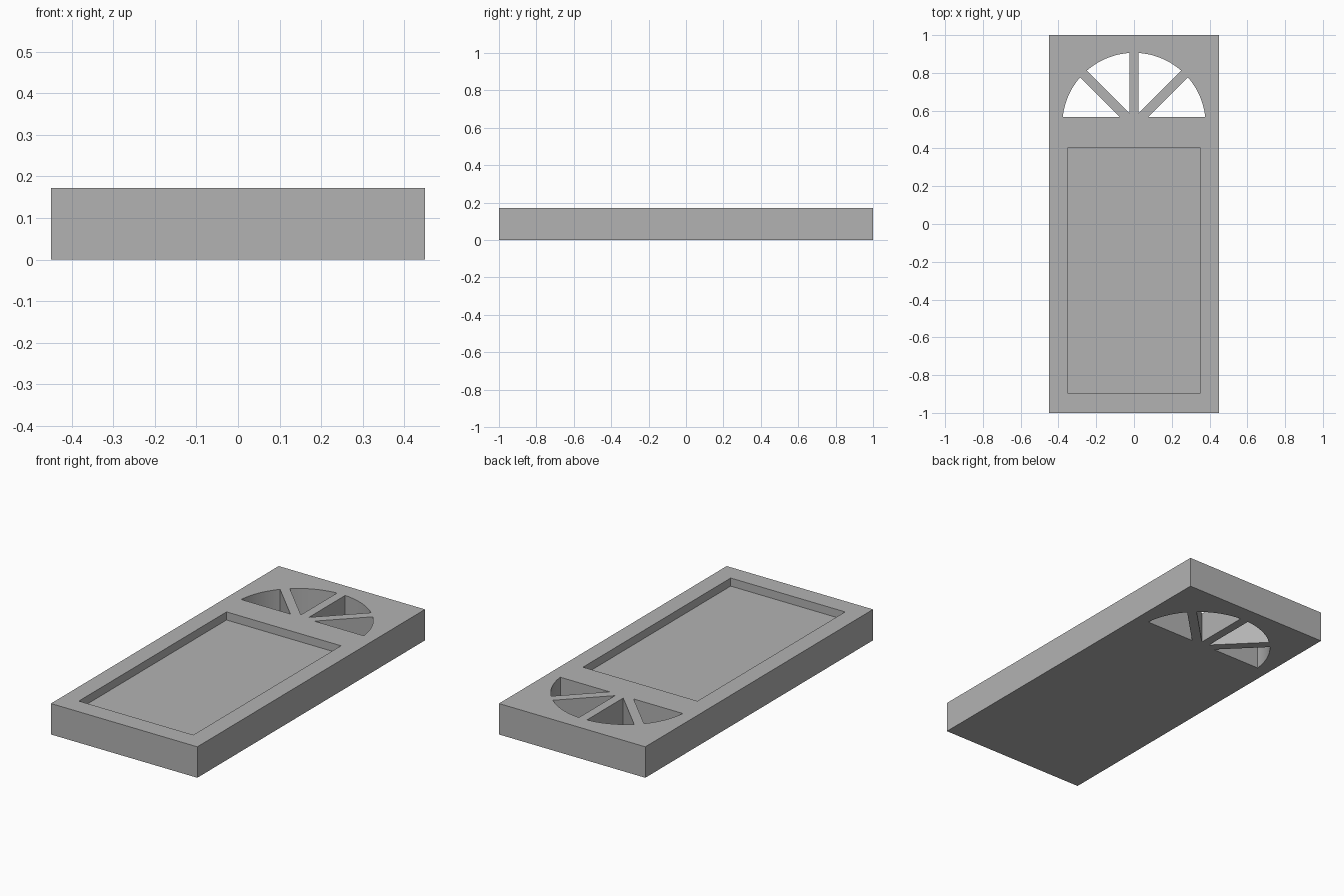
import bpy
import bmesh
from math import asin, cos, sin, pi, sqrt, radians

if "Cube" in bpy.data.objects:
    bpy.data.objects.remove(bpy.data.objects["Cube"])

WIDTH, LENGTH, THICK = 0.9, 2.0, 0.172
RECESS_DEPTH = 0.045
HUB_Y, RADIUS, SILL_Y = 0.527, 0.379, 0.566   # fan window
BAR = 0.025                                   # half width of a glazing bar
STEPS = 24


def prism(name, outline, z0, z1):
    """Closed solid from a flat outline."""
    bm = bmesh.new()
    face = bm.faces.new([bm.verts.new((x, y, z0)) for x, y in outline])
    top = bmesh.ops.extrude_face_region(bm, geom=[face])["geom"]
    verts = [v for v in top if isinstance(v, bmesh.types.BMVert)]
    bmesh.ops.translate(bm, verts=verts, vec=(0, 0, z1 - z0))
    bmesh.ops.recalc_face_normals(bm, faces=bm.faces)
    mesh = bpy.data.meshes.new(name)
    bm.to_mesh(mesh)
    bm.free()
    obj = bpy.data.objects.new(name, mesh)
    bpy.context.collection.objects.link(obj)
    return obj


def rectangle(x, y0, y1):
    return [(-x, y0), (x, y0), (x, y1), (-x, y1)]


def pane(side, corner, a0, a1):
    """Wedge outline: inner corner plus an arc, mirrored by side."""
    angles = [a0 + (a1 - a0) * i / STEPS for i in range(STEPS + 1)]
    arc = [(RADIUS * cos(a), HUB_Y + RADIUS * sin(a)) for a in angles]
    return [(side * x, y) for x, y in [corner] + arc]


# Door slab
door = prism("door", rectangle(WIDTH / 2, -LENGTH / 2, LENGTH / 2), 0, THICK)

# Cutters: sunken panel and four fan window panes
cutters = [prism("panel_cutter", rectangle(0.352, -0.895, 0.402),
                 THICK - RECESS_DEPTH, THICK + 0.1)]
gap = asin(BAR / RADIUS)
diagonal = BAR * sqrt(2)
low_corner = (SILL_Y - HUB_Y + diagonal, SILL_Y)
high_corner = (BAR, HUB_Y + BAR + diagonal)
for side in (-1, 1):
    low = pane(side, low_corner, asin((SILL_Y - HUB_Y) / RADIUS), pi / 4 - gap)
    high = pane(side, high_corner, pi / 4 + gap, pi / 2 - gap)
    cutters += [prism("pane_cutter", o, -0.1, THICK + 0.1) for o in (low, high)]

# Cut the slab, then drop the cutters
bpy.context.view_layer.objects.active = door
door.select_set(True)
for cutter in cutters:
    cutter.hide_render = True
    cut = door.modifiers.new("cut", "BOOLEAN")
    cut.operation = "DIFFERENCE"
    cut.solver = "EXACT"
    cut.object = cutter
    bpy.ops.object.modifier_apply(modifier=cut.name)
    bpy.data.objects.remove(cutter)

# Grey finish, smooth arcs with crisp edges
grey = bpy.data.materials.new("plain grey")
grey.use_nodes = True
grey.diffuse_color = (0.45, 0.45, 0.45, 1)
grey.node_tree.nodes["Principled BSDF"].inputs["Base Color"].default_value = grey.diffuse_color
door.data.materials.clear()
door.data.materials.append(grey)
bpy.ops.object.shade_smooth_by_angle(angle=radians(30))
